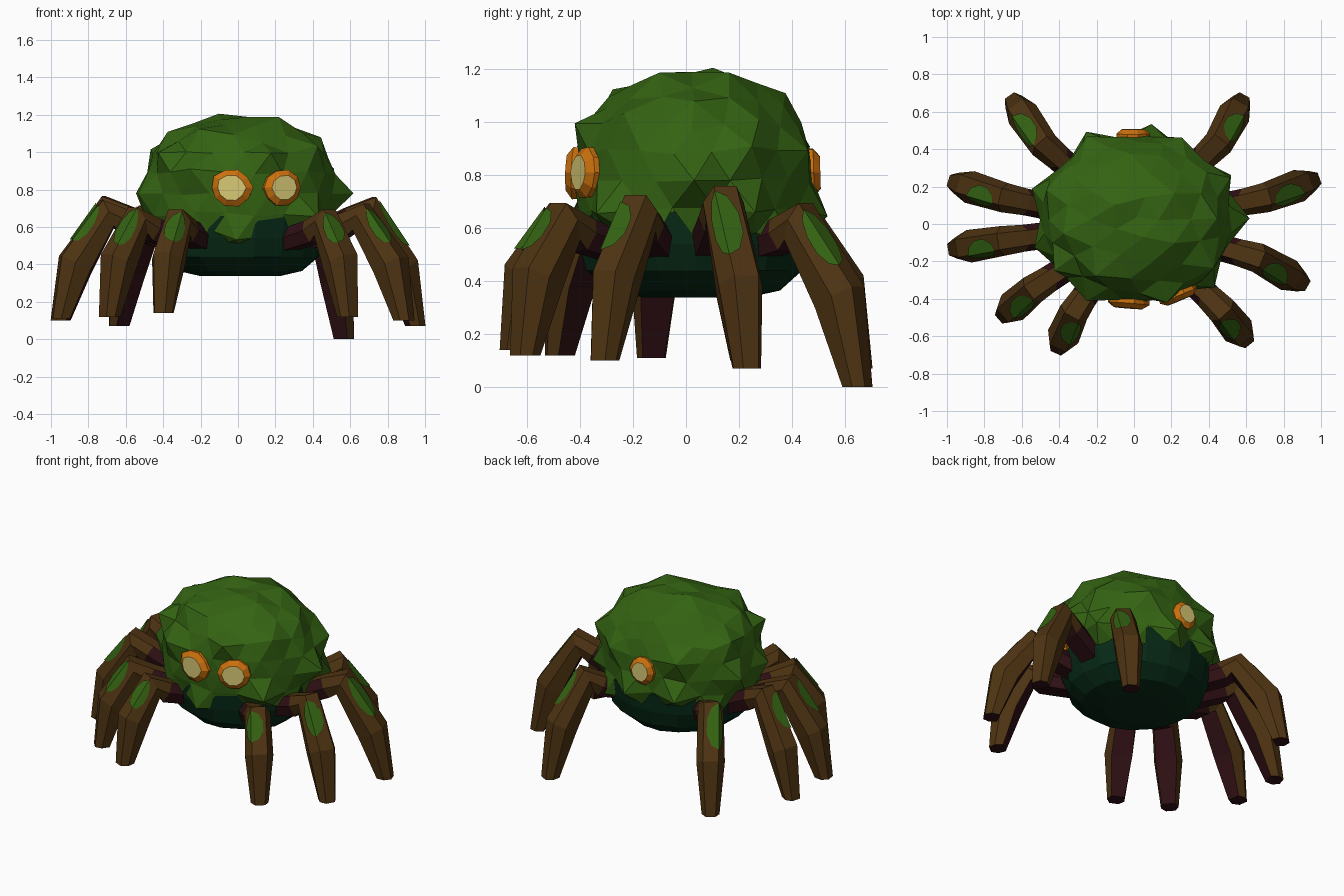
import bpy, bmesh, math, random
from mathutils import Vector

if "Cube" in bpy.data.objects:
    bpy.data.objects.remove(bpy.data.objects["Cube"])

random.seed(7)


def material(name, rgb):
    m = bpy.data.materials.new(name)
    m.diffuse_color = (*rgb, 1)
    m.use_nodes = True
    m.node_tree.nodes["Principled BSDF"].inputs["Base Color"].default_value = m.diffuse_color
    return m


MOSS = material("moss green", (0.034, 0.125, 0.006))
UNDER = material("dark green", (0.002, 0.022, 0.008))
BARK = material("bark brown", (0.075, 0.033, 0.006))
MAROON = material("dark maroon", (0.028, 0.005, 0.007))
ORANGE = material("eye orange", (0.60, 0.165, 0.004))
CREAM = material("eye cream", (0.66, 0.56, 0.17))


def finish(bm, name, mats, recalc=True):
    if recalc:
        bmesh.ops.recalc_face_normals(bm, faces=bm.faces)
    me = bpy.data.meshes.new(name)
    bm.to_mesh(me)
    bm.free()
    for m in mats:
        me.materials.append(m)
    ob = bpy.data.objects.new(name, me)
    bpy.context.collection.objects.link(ob)
    return ob


# Eyes: centre, facing direction, half width, half height
EYES = [("front_left_eye", (-0.035, -0.43, 0.81), (-0.08, -1, 0.03), 0.112, 0.10),
        ("front_right_eye", (0.24, -0.39, 0.81), (0.42, -1, 0.03), 0.108, 0.098),
        ("back_eye", (-0.005, 0.487, 0.81), (0, 1, 0.03), 0.09, 0.092)]

# Spiky moss shell
C = Vector((0.01, 0.03, 0.78))
bm = bmesh.new()
bmesh.ops.create_icosphere(bm, subdivisions=3, radius=1)
tips = set()
verts = list(bm.verts)
random.shuffle(verts)
for v in verts:
    n = v.co.normalized()
    p = 2.3
    k = (math.hypot(n.x, n.y) ** p + abs(n.z) ** p) ** (-1 / p)
    v.co = C + Vector((n.x * 0.52 * k, n.y * 0.45 * k, n.z * 0.405 * k))
    near_eye = min((v.co - Vector(e[1])).length for e in EYES) < 0.15
    if near_eye:
        continue
    if not any(e.other_vert(v) in tips for e in v.link_edges):
        tips.add(v)
        reach = 0.078 - 0.045 * max(0, n.z)
        v.co += n * reach * random.uniform(0.6, 1.15)
    else:
        v.co += Vector([random.uniform(-0.012, 0.012) for _ in range(3)])


def hem(y):  # shell hangs lower at front and back
    return 0.61 - 0.15 * min(1, abs(y - 0.03) / 0.40) ** 2


low = [f for f in bm.faces if f.calc_center_median().z < hem(f.calc_center_median().y)]
bmesh.ops.delete(bm, geom=low, context='FACES')
finish(bm, "moss_shell", [MOSS])

# Dark underside bowl
bm = bmesh.new()
rings = []
N = 18
for r, z in [(0.20, 0.338), (0.32, 0.365), (0.415, 0.44), (0.445, 0.54), (0.45, 0.66)]:
    ring = []
    for i in range(N):
        a = 2 * math.pi * i / N
        q = r + random.uniform(-0.012, 0.012)
        ring.append(bm.verts.new((0.01 + q * 1.04 * math.cos(a), 0.035 + q * 0.98 * math.sin(a), z)))
    rings.append(ring)
for a, b in zip(rings, rings[1:]):
    for i in range(N):
        j = (i + 1) % N
        bm.faces.new((a[i], a[j], b[j], b[i]))
bm.faces.new(rings[0])
bm.faces.new(rings[-1])
finish(bm, "underside", [UNDER])

# Eyes: orange rim around a cream centre
for name, loc, face, rx, rz in EYES:
    n = Vector(face).normalized()
    s = n.cross(Vector((0, 0, 1))).normalized()
    u = s.cross(n)
    bm = bmesh.new()
    rings = []
    K = 10
    jit = [random.uniform(0.93, 1.07) for _ in range(K)]
    for scale, depth in [(0.96, -0.07), (1, -0.005), (0.68, 0.02)]:
        rings.append([bm.verts.new(Vector(loc) + n * depth
                      + s * rx * scale * jit[i] * math.cos(2 * math.pi * i / K)
                      + u * rz * scale * jit[i] * math.sin(2 * math.pi * i / K)) for i in range(K)])
    for a, b in zip(rings, rings[1:]):
        for i in range(K):
            bm.faces.new((a[i], a[(i + 1) % K], b[(i + 1) % K], b[i]))
    bm.faces.new(rings[0])
    bm.faces.new(rings[-1]).material_index = 1
    finish(bm, name, [ORANGE, CREAM])

# Leg cross-section as (sideways, outward); edge 3 is the flat inner face
SECTION = [(-0.55, 1), (0.55, 1), (1, 0.1), (0.75, -1), (-0.75, -1), (-1, 0.1)]


def leg(name, knee, foot, zk, zf):
    k, f = Vector((*knee, 0)), Vector((*foot, 0))
    hip = k * 0.5
    up = Vector((0, 0, 1))
    d0, d1 = (k - hip).normalized(), (f - k).normalized()
    dk = (d0 + d1).normalized()
    # stations: centre, horizontal direction, pitch of tangent, half width, half thickness
    st = [(hip + up * 0.52, d0, 30, 0.07, 0.06),
          (hip.lerp(k, 0.7) + up * (zk - 0.125), d0, 28, 0.072, 0.065),
          (k + up * (zk - 0.075), dk, -22, 0.08, 0.075),
          (k.lerp(f, 0.70) + up * (0.40 + (zf - 0.1) * 0.6), d1, -62, 0.088, 0.085),
          (f + up * zf, d1, -90, 0.055, 0.045)]
    bm = bmesh.new()
    rings, pts = [], []
    for c, d, pitch, w, h in st:
        a = math.radians(pitch)
        t = d * math.cos(a) + up * math.sin(a)
        s = d.cross(up)
        n = s.cross(t)
        ps = [c + s * w * x + n * h * y for x, y in SECTION]
        pts.append(ps)
        rings.append([bm.verts.new(p) for p in ps])
    for seg, (a, b) in enumerate(zip(rings, rings[1:])):
        for i in range(6):
            j = (i + 1) % 6
            face = bm.faces.new((a[i], a[j], b[j], b[i]))
            face.material_index = int(i == 3 or (seg == 0 and i != 0))
    bm.faces.new(rings[0]).material_index = 1
    bm.faces.new(rings[-1]).material_index = 1
    finish(bm, name, [BARK, MAROON])

    # Moss patch wrapped over the outer face and the shoulder facing front
    order = (0, 1, 2) if d1.x > 0 else (1, 0, 5)
    A, B = pts[2], pts[3]
    axis = (st[2][0] + st[3][0]) / 2
    bm = bmesh.new()

    def spot(u, v):
        q = [A[i].lerp(B[i], v) for i in order]
        p = q[0].lerp(q[1], u) if u <= 1 else q[1].lerp(q[2], u - 1)
        c = st[2][0].lerp(st[3][0], v)
        return bm.verts.new(p + (p - c).normalized() * 0.007)

    vc, rv = 0.42, 0.36 + random.uniform(-0.06, 0.04)
    top, bottom = spot(1, vc - rv), spot(1, vc + rv)
    for sign, ru in ((-1, 0.8), (1, 0.6)):
        arc = [spot(1 + sign * ru * math.sin(a), vc - rv * math.cos(a))
               for a in (math.pi / 5 * i for i in range(1, 5))]
        face = bm.faces.new([top] + arc + [bottom])
        face.normal_update()
        if face.normal.dot(face.calc_center_median() - axis) < 0:
            face.normal_flip()
    finish(bm, name + "_moss_patch", [MOSS], recalc=False)


# Nine legs: knee xy, foot xy, knee top height, foot height
for spec in [("right_front_leg", (0.47, -0.46), (0.59, -0.61), 0.70, 0.12),
             ("right_mid_front_leg", (0.66, -0.18), (0.89, -0.31), 0.73, 0.10),
             ("right_mid_back_leg", (0.70, 0.14), (0.95, 0.23), 0.765, 0.07),
             ("right_back_leg", (0.45, 0.43), (0.57, 0.65), 0.70, 0.0),
             ("left_front_leg", (-0.32, -0.47), (-0.40, -0.65), 0.70, 0.14),
             ("left_second_leg", (-0.54, -0.35), (-0.69, -0.48), 0.71, 0.12),
             ("left_third_leg", (-0.70, -0.09), (-0.95, -0.13), 0.75, 0.11),
             ("left_fourth_leg", (-0.69, 0.14), (-0.95, 0.22), 0.77, 0.10),
             ("left_back_leg", (-0.48, 0.42), (-0.64, 0.65), 0.72, 0.07)]:
    leg(*spec)
